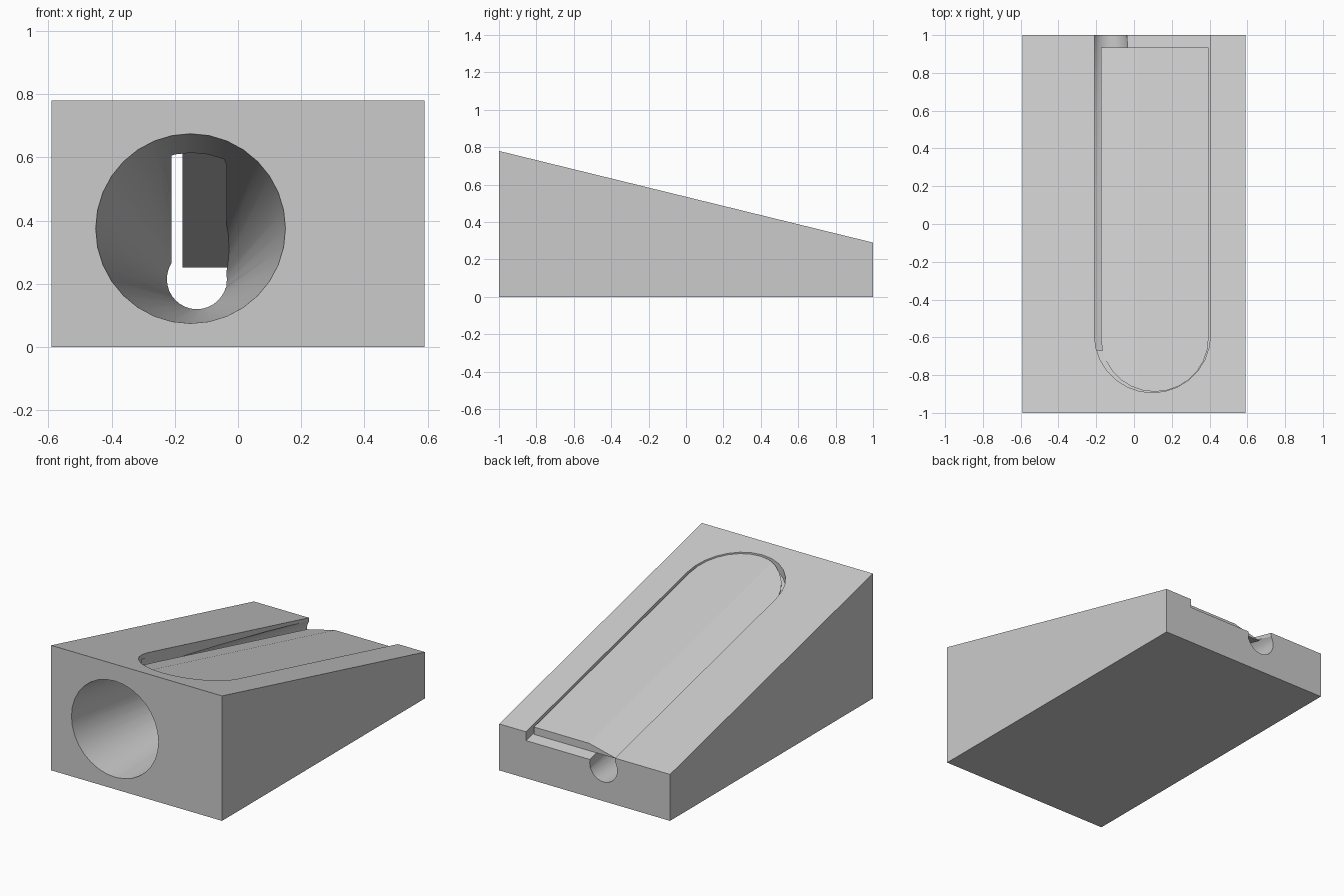
import bpy, bmesh, math
from mathutils import Vector

if "Cube" in bpy.data.objects:
    bpy.data.objects.remove(bpy.data.objects["Cube"])

SLOPE = -0.245


def surf(y):
    return 0.535 + SLOPE * y


def prism(name, outline, low, high):
    """Vertical-walled prism; low and high map y to z for its two caps."""
    bm = bmesh.new()
    bot = [bm.verts.new((x, y, low(y))) for x, y in outline]
    top = [bm.verts.new((x, y, high(y))) for x, y in outline]
    bm.faces.new(bot[::-1])
    bm.faces.new(top)
    n = len(outline)
    for i in range(n):
        j = (i + 1) % n
        bm.faces.new((bot[i], bot[j], top[j], top[i]))
    return finish(name, bm)


def finish(name, bm):
    bmesh.ops.recalc_face_normals(bm, faces=bm.faces)
    me = bpy.data.meshes.new(name)
    bm.to_mesh(me)
    bm.free()
    ob = bpy.data.objects.new(name, me)
    bpy.context.collection.objects.link(ob)
    return ob


def rect(x0, x1, y0, y1):
    return [(x0, y0), (x1, y0), (x1, y1), (x0, y1)]


def tongue(x0, x1, front, back, segs=14):
    """Rectangle with a half-round front end."""
    c, r = (x0 + x1) / 2, (x1 - x0) / 2
    arc = [(c - r * math.cos(math.pi * i / segs),
            front + r - r * math.sin(math.pi * i / segs)) for i in range(segs + 1)]
    return arc + [(x1, back), (x0, back)]


def below(d):
    return lambda y: surf(y) - d


def cut(ob, cutter):
    cutter.hide_render = True
    m = ob.modifiers.new("cut", 'BOOLEAN')
    m.operation = 'DIFFERENCE'
    m.solver = 'EXACT'
    m.object = cutter
    bpy.context.view_layer.objects.active = ob
    bpy.ops.object.modifier_apply(modifier=m.name)
    bpy.data.objects.remove(cutter)


# Wedge body
body = prism("body", rect(-0.59, 0.59, -1, 1), lambda y: 0, surf)

# Tapered pencil hole, extended a little past both ends
bm = bmesh.new()
rings = []
for y in (-1.02, 1.02):
    t = (y + 1) / 2
    cx, cz, r = -0.15 + 0.02 * t, 0.375 - 0.16 * t, 0.3 - 0.205 * t
    rings.append([bm.verts.new((cx + r * math.cos(math.tau * i / 32), y,
                                cz + r * math.sin(math.tau * i / 32))) for i in range(32)])
for ring in rings:
    bm.faces.new(ring)
for i in range(32):
    j = (i + 1) % 32
    bm.faces.new((rings[0][i], rings[0][j], rings[1][j], rings[1][i]))
cut(body, finish("hole_cutter", bm))

# Blade recess in the slope, and the slot joining it to the hole
cut(body, prism("recess_cutter", tongue(-0.21, 0.405, -0.893, 1.1), below(0.055), below(-0.1)))
cut(body, prism("slot_cutter", rect(-0.21, -0.037, -0.67, 1.1), below(0.105), below(0.03)))

# Blade with one bevelled cutting edge
blade = prism("blade", tongue(-0.175, 0.395, -0.888, 0.935), below(0.054), below(0.008))
bm = bmesh.new()
bm.from_mesh(blade.data)
edge = Vector((-0.178, 0, surf(0) - 0.054))
ridge = Vector((0.015, 0, surf(0) - 0.008))
normal = Vector((0, 1, SLOPE)).cross(ridge - edge).normalized()
if normal.z < 0:
    normal = -normal
res = bmesh.ops.bisect_plane(bm, geom=bm.verts[:] + bm.edges[:] + bm.faces[:],
                             plane_co=edge, plane_no=normal, clear_outer=True)
bmesh.ops.holes_fill(bm, edges=[e for e in bm.edges if e.is_boundary], sides=0)
bmesh.ops.recalc_face_normals(bm, faces=bm.faces)
bm.to_mesh(blade.data)
bm.free()

# Smooth the round hole, keep all creases sharp
bpy.ops.object.select_all(action='DESELECT')
body.select_set(True)
bpy.context.view_layer.objects.active = body
bpy.ops.object.shade_smooth_by_angle(angle=math.radians(25))
